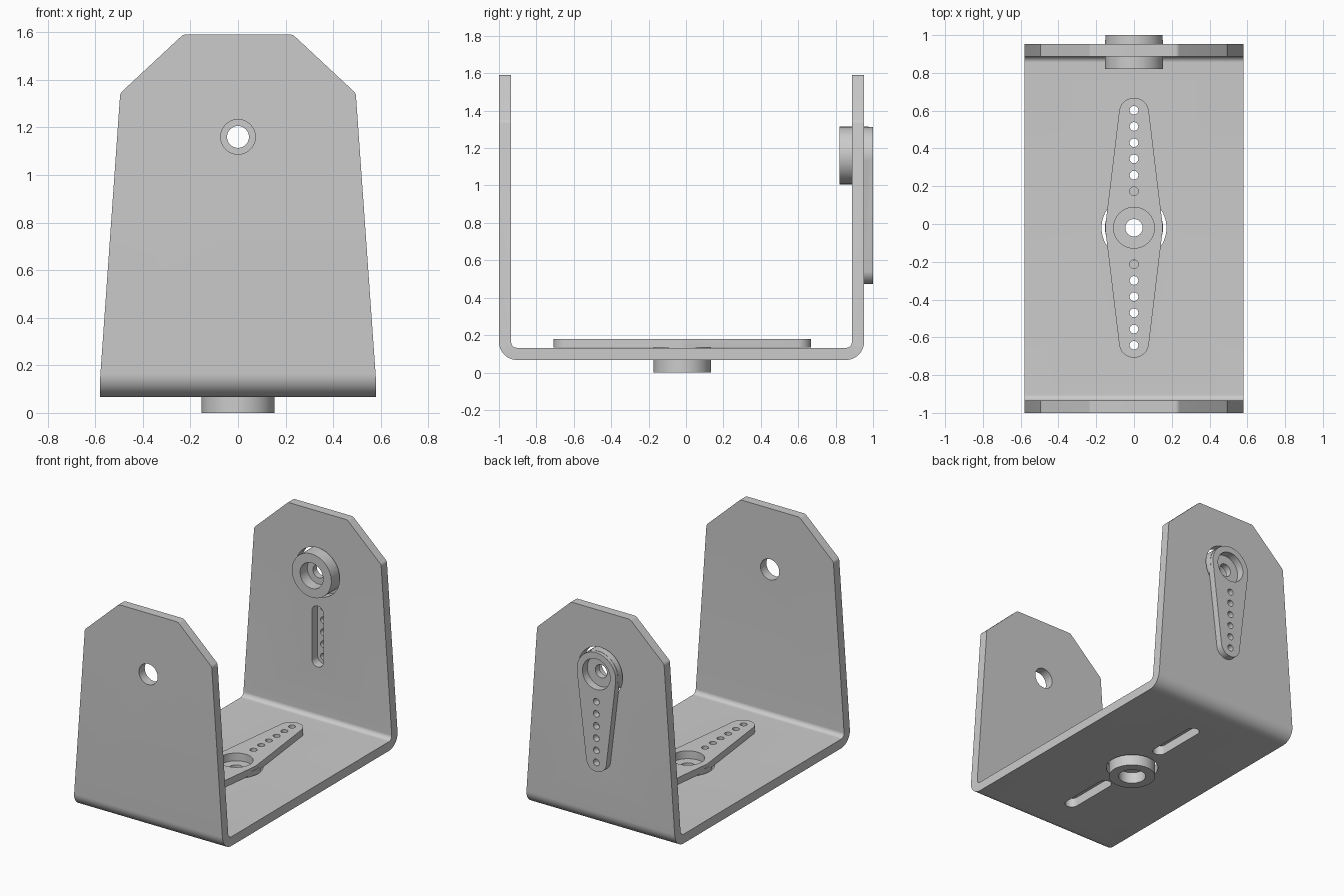
import bpy, bmesh, math
from mathutils import Vector
from mathutils.geometry import convex_hull_2d

if "Cube" in bpy.data.objects:
    bpy.data.objects.remove(bpy.data.objects["Cube"])


def prism(name, circles, axis, lo, hi, n=64):
    """Extrude the convex hull of circles (u, v, radius) along an axis."""
    pts = []
    for u, v, r in circles:
        k = n if r else 1
        pts += [Vector((u + r * math.cos(2 * math.pi * i / k),
                        v + r * math.sin(2 * math.pi * i / k))) for i in range(k)]
    loop = [pts[i] for i in convex_hull_2d(pts)]
    place = {'x': lambda p, w: (w, p.x, p.y),
             'y': lambda p, w: (p.x, w, p.y),
             'z': lambda p, w: (p.x, p.y, w)}[axis]
    bm = bmesh.new()
    a = [bm.verts.new(place(p, lo)) for p in loop]
    b = [bm.verts.new(place(p, hi)) for p in loop]
    bm.faces.new(a)
    bm.faces.new(b[::-1])
    for i in range(len(a)):
        j = (i + 1) % len(a)
        bm.faces.new((a[i], a[j], b[j], b[i]))
    bmesh.ops.recalc_face_normals(bm, faces=bm.faces)
    me = bpy.data.meshes.new(name)
    bm.to_mesh(me)
    bm.free()
    ob = bpy.data.objects.new(name, me)
    bpy.context.collection.objects.link(ob)
    return ob


def combine(ob, tool, op='DIFFERENCE'):
    """Apply a boolean and remove the tool object."""
    mod = ob.modifiers.new(op.lower(), 'BOOLEAN')
    mod.operation, mod.object, mod.solver = op, tool, 'EXACT'
    bpy.context.view_layer.objects.active = ob
    bpy.ops.object.modifier_apply(modifier=mod.name)
    bpy.data.objects.remove(tool)


def smooth(ob):
    bpy.ops.object.select_all(action='DESELECT')
    ob.select_set(True)
    bpy.context.view_layer.objects.active = ob
    bpy.ops.object.shade_smooth_by_angle(angle=math.radians(25))


def horn(name, directions):
    """Servo arm: tapered plate on a hub, modelled along z."""
    tips = [(0, 0.609 * d, 0.079) for d in directions]
    ob = prism(name, [(0, 0, 0.152)] + tips, 'z', 0.1325, 0.18)
    combine(ob, prism('hub', [(0, 0, 0.154)], 'z', 0, 0.155), 'UNION')
    # recesses on both sides and screw hole
    combine(ob, prism('cut', [(0, 0, 0.108)], 'z', 0.125, 0.3))
    combine(ob, prism('cut', [(0, 0, 0.09)], 'z', -0.1, 0.08))
    combine(ob, prism('cut', [(0, 0, 0.046)], 'z', -0.1, 0.3))
    # row of small holes along each arm
    for d in directions:
        for i in range(6):
            combine(ob, prism('cut', [(0, d * (0.193 + 0.0858 * i), 0.023)],
                              'z', 0.05, 0.3, 24))
    smooth(ob)
    return ob


HUB_Y, HUB_Z = -0.02, 1.16

# U-shaped bracket: bent sheet trimmed to the tapered front outline
bracket = prism('bracket', [(-0.903, 0.164, 0.097), (0.855, 0.164, 0.097),
                            (-1, 1.7, 0), (0.952, 1.7, 0)], 'x', -0.7, 0.7)
combine(bracket, prism('inside', [(-0.903, 0.164, 0.032), (0.855, 0.164, 0.032),
                                  (-0.935, 1.9, 0), (0.887, 1.9, 0)], 'x', -0.9, 0.9))
outline = []
for s in (-1, 1):
    outline += [(s * 0.58, -0.1, 0), (s * 0.58, 0.14, 0),
                (s * 0.466, 1.33, 0.03), (s * 0.219, 1.56, 0.03)]
combine(bracket, prism('outline', outline, 'y', -1.5, 1.5), 'INTERSECT')

# pivot hole in the front wall
combine(bracket, prism('cut', [(0, HUB_Z, 0.073)], 'y', -1.2, -0.8))
# hub hole and slot in the back wall
combine(bracket, prism('cut', [(0, HUB_Z, 0.172)], 'y', 0.7, 1.2))
combine(bracket, prism('cut', [(0, HUB_Z - 0.285, 0.045),
                               (0, HUB_Z - 0.625, 0.045)], 'y', 0.7, 1.2))
# hub hole and two slots in the floor
combine(bracket, prism('cut', [(0, HUB_Y, 0.172)], 'z', -0.1, 0.3))
for s in (-1, 1):
    combine(bracket, prism('cut', [(0, HUB_Y + s * 0.285, 0.045),
                                   (0, HUB_Y + s * 0.625, 0.045)], 'z', -0.1, 0.3))
smooth(bracket)

# double arm on the floor, single arm hanging down on the back wall
floor_horn = horn('floor_horn', (1, -1))
floor_horn.location = (0, HUB_Y, 0)
back_horn = horn('back_horn', (1,))
back_horn.rotation_euler = (-math.pi / 2, 0, 0)
back_horn.location = (0, 0.82, HUB_Z)
